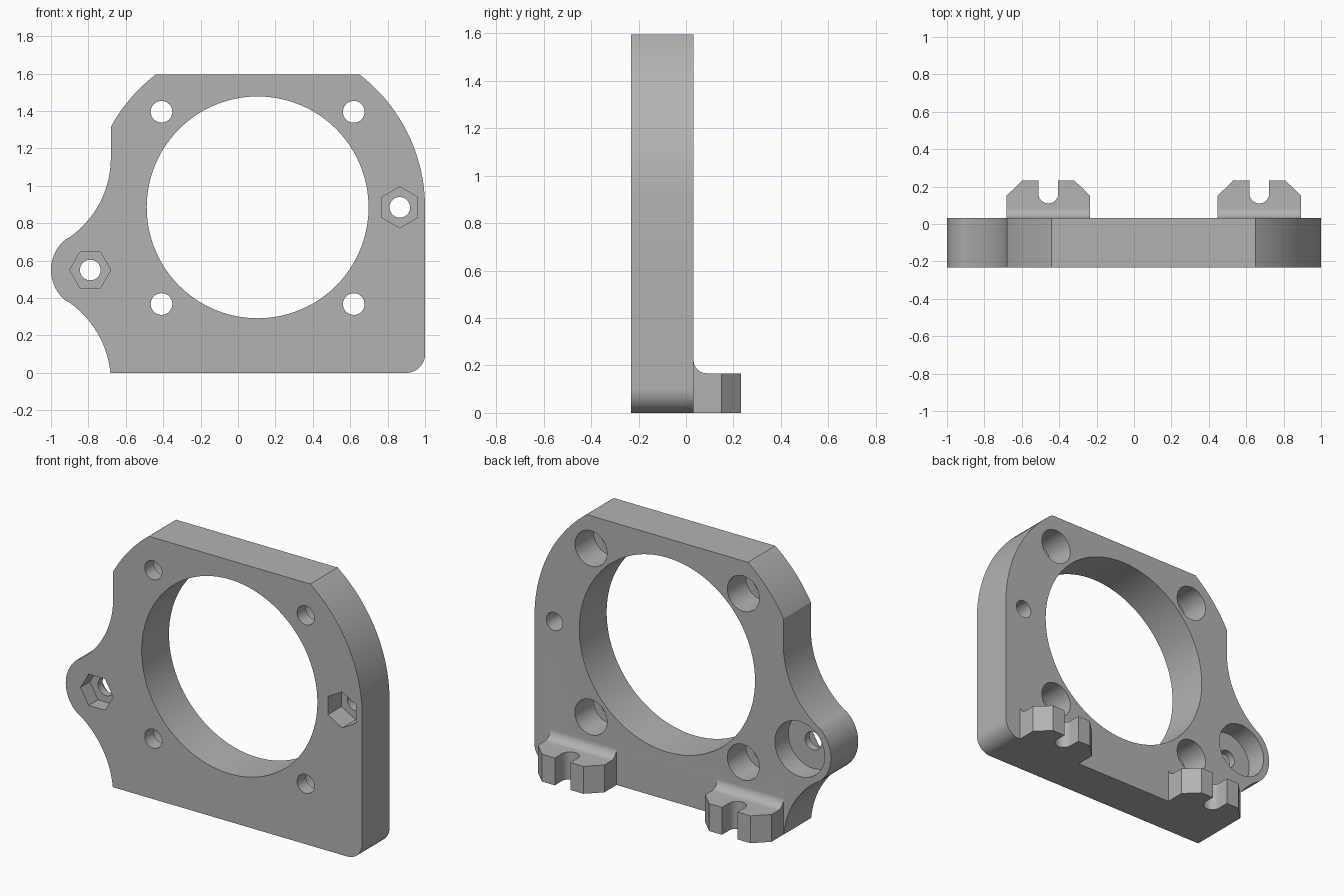
import bpy, bmesh
from math import cos, sin, radians, atan2, degrees

if "Cube" in bpy.data.objects:
    bpy.data.objects.remove(bpy.data.objects["Cube"], do_unlink=True)

grey = bpy.data.materials.new("plain grey")
grey.use_nodes = True
grey.diffuse_color = (0.45, 0.45, 0.45, 1)
grey.node_tree.nodes["Principled BSDF"].inputs["Base Color"].default_value = (0.45, 0.45, 0.45, 1)

FRONT, BACK = -0.232, 0.032


def arc(cx, cy, r, a0, a1, n=24):
    """Points on an arc, angles in degrees."""
    angles = [radians(a0 + (a1 - a0) * i / n) for i in range(n + 1)]
    return [(cx + r * cos(a), cy + r * sin(a)) for a in angles]


def circle(cx, cy, r, n=48, turn=0):
    return arc(cx, cy, r, turn, turn + 360, n)[:-1]


def prism(name, outline, start, end, axis):
    """Extrude a closed 2D outline along one axis."""
    place = {"X": lambda u, v, w: (w, u, v),
             "Y": lambda u, v, w: (u, w, v),
             "Z": lambda u, v, w: (u, v, w)}[axis]
    bm = bmesh.new()
    low = [bm.verts.new(place(u, v, start)) for u, v in outline]
    high = [bm.verts.new(place(u, v, end)) for u, v in outline]
    bm.faces.new(low)
    bm.faces.new(high)
    for i in range(len(low)):
        j = (i + 1) % len(low)
        bm.faces.new((low[i], low[j], high[j], high[i]))
    bmesh.ops.recalc_face_normals(bm, faces=bm.faces)
    mesh = bpy.data.meshes.new(name)
    bm.to_mesh(mesh)
    bm.free()
    mesh.materials.append(grey)
    obj = bpy.data.objects.new(name, mesh)
    bpy.context.collection.objects.link(obj)
    return obj


def combine(target, tool, operation):
    """Apply a boolean and discard the tool."""
    bpy.context.view_layer.objects.active = target
    mod = target.modifiers.new("boolean", "BOOLEAN")
    mod.operation, mod.solver, mod.object = operation, "EXACT", tool
    bpy.ops.object.modifier_apply(modifier=mod.name)
    bpy.data.objects.remove(tool, do_unlink=True)


# Plate outline: rounded flange with a side lobe
CX, CZ, R = 0.105, 0.885, 0.895      # flange circle
LX, LZ, LR = -0.79, 0.55, 0.21       # lobe circle
NX, NR, NDZ = -1.2, 0.52, 0.6        # concave necks above and below the lobe
SIDE, TOP = -0.68, 1.595


def flange_angle(x, z):
    return degrees(atan2(z - CZ, x - CX))


dz = TOP - CZ
dx = (R * R - dz * dz) ** 0.5
side_dz = (R * R - (SIDE - CX) ** 2) ** 0.5
tilt = degrees(atan2(NDZ, LX - NX))
lower_start = degrees(atan2(NDZ - LZ, NR))
outline = arc(0.9, 0.1, 0.1, -90, 0, 12)
outline += arc(CX, CZ, R, 0, flange_angle(CX + dx, TOP))
outline += arc(CX, CZ, R, flange_angle(CX - dx, TOP), flange_angle(SIDE, CZ + side_dz))
outline += arc(NX, LZ + NDZ, NR, 0, -tilt)
outline += arc(LX, LZ, LR, 180 - tilt, 180 + tilt)[1:-1]
outline += arc(NX, LZ - NDZ, NR, tilt, lower_start)
bracket = prism("mounting_bracket", outline, FRONT, BACK, "Y")

# Feet: chamfered block with a round-ended slot, and a fillet to the plate
for centre, side in ((-0.458, "right"), (0.67, "left")):
    half, slot, tip, shoulder = 0.224, 0.053, 0.232, 0.15
    foot = [(-half, 0), (half, 0), (half, shoulder), (half - 0.084, tip), (slot, tip)]
    foot += arc(0, 0.163, slot, 0, -180, 16)
    foot += [(-slot, tip), (-half + 0.084, tip), (-half, shoulder)]
    foot = [(centre + u, v) for u, v in foot]
    block = prism(side + "_foot", foot, 0, 0.167, "Z")
    f = 0.055
    fillet = [(0, 0.1), (BACK + f, 0.1)] + arc(BACK + f, 0.167 + f, f, -90, -180, 10)
    fillet += [(0, 0.167 + f)]
    web = prism(side + "_fillet", fillet, centre - half, centre + half, "X")
    combine(block, web, "UNION")
    combine(bracket, block, "UNION")


def cut(name, shape, start=FRONT - 0.1, end=BACK + 0.1):
    combine(bracket, prism(name, shape, start, end, "Y"), "DIFFERENCE")


# Central opening
cut("opening", circle(CX, CZ, 0.593, 96))

# Four counterbored screw holes
for sx in (-1, 1):
    for sz in (-1, 1):
        x, z = CX + sx * 0.514, 0.882 + sz * 0.514
        cut("screw_hole", circle(x, z, 0.058, 32))
        cut("counterbore", circle(x, z, 0.108, 40), BACK - 0.18)

# Two nut pockets with through holes
for x, z, turn, depth in ((LX, LZ, 0, 0.09), (0.865, CZ, 30, 0.13)):
    cut("bolt_hole", circle(x, z, 0.055, 32))
    cut("nut_pocket", circle(x, z, 0.11, 6, turn), end=FRONT + depth)
cut("lobe_counterbore", circle(LX, LZ, 0.168, 48), BACK - 0.13)

# Smooth curved walls, keep edges sharp
bpy.ops.object.select_all(action="DESELECT")
bracket.select_set(True)
bpy.context.view_layer.objects.active = bracket
bpy.ops.object.shade_smooth_by_angle(angle=radians(25))
